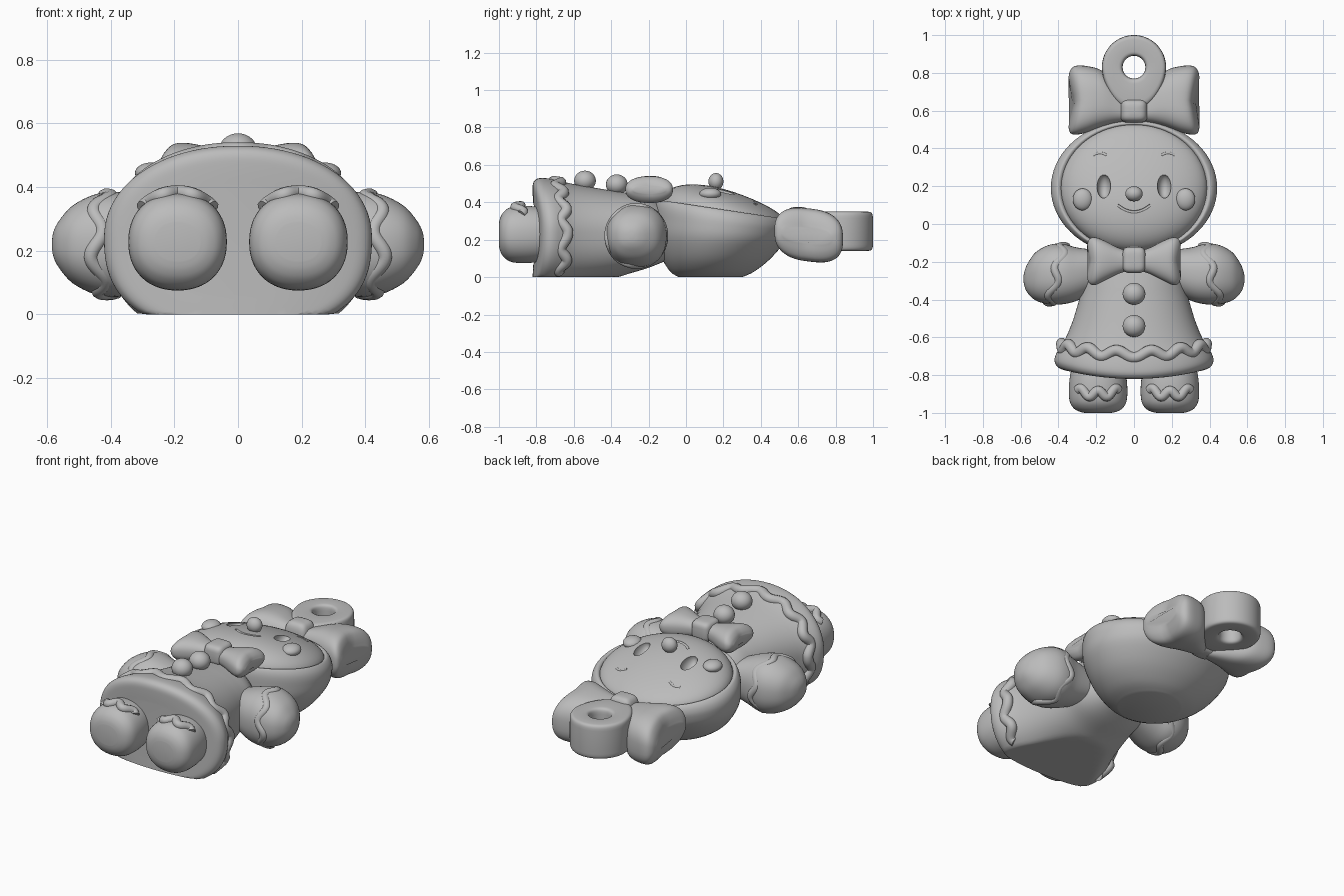
import bpy, bmesh, math
from mathutils import Vector, Matrix

if "Cube" in bpy.data.objects:
    bpy.data.objects.remove(bpy.data.objects["Cube"])

clay = bpy.data.materials.new("grey_clay")
clay.use_nodes = True
GREY = (0.5, 0.5, 0.5, 1)
clay.diffuse_color = GREY
clay.node_tree.nodes["Principled BSDF"].inputs["Base Color"].default_value = GREY


def finish(bm, name):
    bmesh.ops.recalc_face_normals(bm, faces=bm.faces)
    mesh = bpy.data.meshes.new(name)
    bm.to_mesh(mesh)
    bm.free()
    obj = bpy.data.objects.new(name, mesh)
    bpy.context.collection.objects.link(obj)
    mesh.materials.append(clay)
    smooth(obj)
    return obj


def smooth(obj):
    bpy.ops.object.select_all(action='DESELECT')
    obj.select_set(True)
    bpy.context.view_layer.objects.active = obj
    bpy.ops.object.shade_smooth_by_angle(angle=math.radians(50))


def sp(v, n):
    return math.copysign(abs(v) ** (2 / n), v)


def spline(keys, steps=4):
    """Catmull-Rom interpolation of section tuples."""
    out = []
    for i in range(len(keys) - 1):
        a, b, c, d = (keys[min(max(i + k, 0), len(keys) - 1)] for k in (-1, 0, 1, 2))
        for s in range(steps):
            t = s / steps
            out.append(tuple(q + t / 2 * (r - p + t * (2 * p - 5 * q + 4 * r - w
                       + t * (3 * (q - r) + w - p))) for p, q, r, w in zip(a, b, c, d)))
    return out + [keys[-1]]


def loft(name, sections, point, segs=56, closed=False):
    """Skin rings; point(section, angle) places each ring vertex."""
    bm = bmesh.new()
    rings = [[bm.verts.new(point(s, math.tau * k / segs)) for k in range(segs)]
             for s in sections]
    pairs = list(zip(rings, rings[1:])) + ([(rings[-1], rings[0])] if closed else [])
    for a, b in pairs:
        for k in range(segs):
            j = (k + 1) % segs
            bm.faces.new((a[k], a[j], b[j], b[k]))
    if not closed:
        bm.faces.new(rings[0])
        bm.faces.new(rings[-1])
    return finish(bm, name)


def ball(name, loc, radii, bend=None):
    bm = bmesh.new()
    bmesh.ops.create_uvsphere(bm, u_segments=48, v_segments=32, radius=1)
    bmesh.ops.transform(bm, matrix=Matrix.Translation(loc) @ Matrix.Diagonal((*radii, 1)),
                        verts=bm.verts)
    if bend:
        for v in bm.verts:
            v.co = bend(v.co)
    return finish(bm, name)


def tube(name, pts, radius, cyclic=False):
    cu = bpy.data.curves.new(name, 'CURVE')
    cu.dimensions = '3D'
    cu.bevel_depth, cu.bevel_resolution, cu.use_fill_caps = radius, 3, True
    s = cu.splines.new('POLY')
    s.points.add(len(pts) - 1)
    for p, co in zip(s.points, pts):
        p.co = (*co, 1)
    s.use_cyclic_u = cyclic
    obj = bpy.data.objects.new(name, cu)
    bpy.context.collection.objects.link(obj)
    bpy.ops.object.select_all(action='DESELECT')
    obj.select_set(True)
    bpy.context.view_layer.objects.active = obj
    bpy.ops.object.convert(target='MESH')
    obj = bpy.context.object
    obj.data.materials.clear()
    obj.data.materials.append(clay)
    smooth(obj)
    return obj


# Hood: shallow bowl with a flat back and a tilted rim
def tilt(p):
    return Vector((p.x, p.y, p.z - 0.14 * (p.y - 0.19) * (p.z / 0.35) ** 2))


def hood_point(s, a):
    z, rx, cy, ry = s
    return tilt(Vector((rx * math.cos(a), cy + ry * math.sin(a), z)))


hood = [(0, .17, .13, .17), (.03, .26, .14, .225), (.1, .355, .16, .29), (.2, .425, .18, .345),
        (.28, .44, .19, .36), (.33, .433, .19, .36), (.36, .41, .19, .35),
        (.358, .392, .19, .338), (.335, .375, .19, .33)]
loft("hood", spline(hood), hood_point, 72)


# Face dome with cut eyes and smile
FACE, FR = Vector((0, .19, .337)), Vector((.388, .338, .137))


def on_face(x, y):
    h = 1 - (x / FR.x) ** 2 - ((y - FACE.y) / FR.y) ** 2
    return tilt(Vector((x, y, FACE.z + FR.z * math.sqrt(h))))


face = ball("face", FACE, FR, tilt)
cutters = [ball("eye_cutter", on_face(s * .16, .2), (.036, .065, .05)) for s in (-1, 1)]
cutters.append(tube("smile_cutter", [on_face(.085 * t, .065 + .035 * t * t) for t in
                                     [k / 8 - 1 for k in range(17)]], .007))
for c in cutters:
    c.hide_render = True
    mod = face.modifiers.new("cut", 'BOOLEAN')
    mod.operation, mod.object, mod.solver = 'DIFFERENCE', c, 'EXACT'
    bpy.context.view_layer.objects.active = face
    bpy.ops.object.modifier_apply(modifier=mod.name)
    bpy.data.objects.remove(c)
smooth(face)

ball("nose", on_face(0, .16) + Vector((0, 0, .03)), (.046, .04, .045))
for s, side in ((1, "left"), (-1, "right")):
    ball(side + "_cheek", on_face(s * .272, .13), (.052, .058, .033))
    tube(side + "_eyebrow", [on_face(s * (.18 + .035 * t), .375 - .012 * t * t) - Vector((0, 0, .005))
                             for t in (-1, -.5, 0, .5, 1)], .008)


# Dress: flared body, flat at the back, with a curved hem
def dress_point(s, a):
    y, w, top, depth = s
    c, q = math.cos(a), math.sin(a)
    n = 2.1 if q > 0 else 2.5
    x = w * sp(c, n)
    z = .24 + sp(q, n) * ((top - .24) if q > 0 else depth)
    flare = max(0, min(1, (-y - .5) / .25))
    return Vector((x, y + flare * .06 * (x / .42) ** 2, max(z, 0)))


dress = [(-.1, .17, .37, .15), (-.2, .25, .425, .19), (-.3, .268, .447, .22), (-.4, .29, .463, .25),
         (-.6, .352, .497, .29), (-.7, .395, .522, .3), (-.77, .42, .53, .3),
         (-.803, .414, .522, .295), (-.818, .39, .50, .28), (-.82, .34, .46, .25),
         (-.818, .25, .4, .18)]
loft("dress", spline(dress), dress_point, 96)
rows = spline(dress, 16)


def hem(k):
    a = -.75 + (math.pi + 1.5) * k / 240
    row = min(rows, key=lambda r: abs(r[0] + .69))
    p = dress_point(row, a)
    wave = .018 * math.cos(14 * (a - math.pi / 2))
    return Vector((p.x * .98, p.y - wave, .24 + (p.z - .24) * .97))


tube("hem_icing", [hem(k) for k in range(241)], .03)

for i, (y, z) in enumerate(((-.37, .495), (-.54, .515))):
    ball(f"button_{i + 1}", (0, y, z), (.06, .058, .054))


# Limbs
arm = [(.18, -.24, .1, .1), (.3, -.265, .14, .145), (.38, -.265, .16, .165),
       (.45, -.268, .157, .157), (.52, -.277, .128, .122), (.562, -.287, .08, .075),
       (.58, -.29, .04, .04), (.585, -.29, .01, .01)]
leg = [(-.7, .125, .125), (-.8, .148, .148), (-.88, .155, .153), (-.94, .15, .145),
       (-.975, .13, .12), (-.993, .1, .09), (-1, .07, .06)]


def sleeve(s, k):
    a = math.tau * k / 120
    return Vector((s * (.41 - .035 * math.cos(a) + .018 * math.sin(6 * a)),
                   -.266 + .147 * math.cos(a), .22 + .152 * math.sin(a)))


def foot_icing(s, t):
    return Vector((s * .19 + .15 * math.sin(t * .8),
                   -.9 + .018 * math.cos(t * 2.5 * math.pi) + .02 * t * t,
                   .225 + .157 * math.cos(t * .8)))


# Bows: wings flaring from a knot, notched at the outer edge
def wing(name, s, keys, cz, notch, power, lean):
    def point(k, a):
        x, cy, ry, rz = k
        v = sp(math.sin(a), power)
        flare = x / keys[-1][0]
        return Vector((s * (x - notch * flare ** 2 * (1 - abs(v))), cy + ry * v,
                       cz + rz * sp(math.cos(a), power) - lean * ry * v))
    loft(name, spline(keys), point)


tie = [(.02, -.195, .05, .045), (.08, -.195, .068, .055), (.16, -.195, .108, .07),
       (.21, -.197, .127, .068), (.238, -.197, .115, .045), (.248, -.197, .085, .02)]
bow = [(.02, .6, .06, .1), (.1, .635, .105, .12), (.17, .662, .15, .135), (.25, .66, .176, .142),
       (.31, .655, .182, .13), (.338, .648, .165, .09), (.347, .645, .13, .04)]

for s, side in ((1, "left"), (-1, "right")):
    loft(side + "_arm", spline(arm), lambda k, a: Vector(
        (s * k[0], k[1] + k[2] * sp(math.cos(a), 2.3), .22 + k[3] * sp(math.sin(a), 2.3))))
    loft(side + "_leg", spline(leg), lambda k, a: Vector(
        (s * .19 + k[1] * sp(math.cos(a), 2.2), k[0], .228 + k[2] * sp(math.sin(a), 2.2))))
    tube(side + "_sleeve_icing", [sleeve(s, k) for k in range(120)], .024, True)
    tube(side + "_foot_icing", [foot_icing(s, k / 20 - 1) for k in range(41)], .025)
    wing(side + "_collar_bow_wing", s, tie, .468, .015, 2.4, 0)
    wing(side + "_hair_bow_wing", s, bow, .225, .03, 2.8, .12)


def knot(name, cy, cz, rx, ry, rz):
    ks = [(math.sin(t), math.cos(t)) for t in [math.pi * (k / 16 - .5) * .97 for k in range(17)]]
    loft(name, ks, lambda k, a: Vector((rx * sp(k[1], 4) * sp(math.cos(a), 4),
         cy + ry * sp(k[1], 4) * sp(math.sin(a), 4), cz + rz * sp(k[0], 4))))


knot("collar_bow_knot", -.19, .48, .062, .07, .06)
knot("hair_bow_knot", .6, .25, .075, .065, .125)

# Hanging loop: thick rounded ring whose near side stretches into the bow
loop = [(.115 + .055 * sp(math.cos(t), 6), .245 + .105 * sp(math.sin(t), 8))
        for t in [math.tau * k / 32 for k in range(32)]]


def loop_point(k, a):
    stretch = 1 + max(0, -math.sin(a)) * max(0, k[0] - .06) * 3
    return Vector((k[0] * math.cos(a), .83 + k[0] * math.sin(a) * stretch, k[1]))


loft("hanging_loop", loop, loop_point, 64, True)
